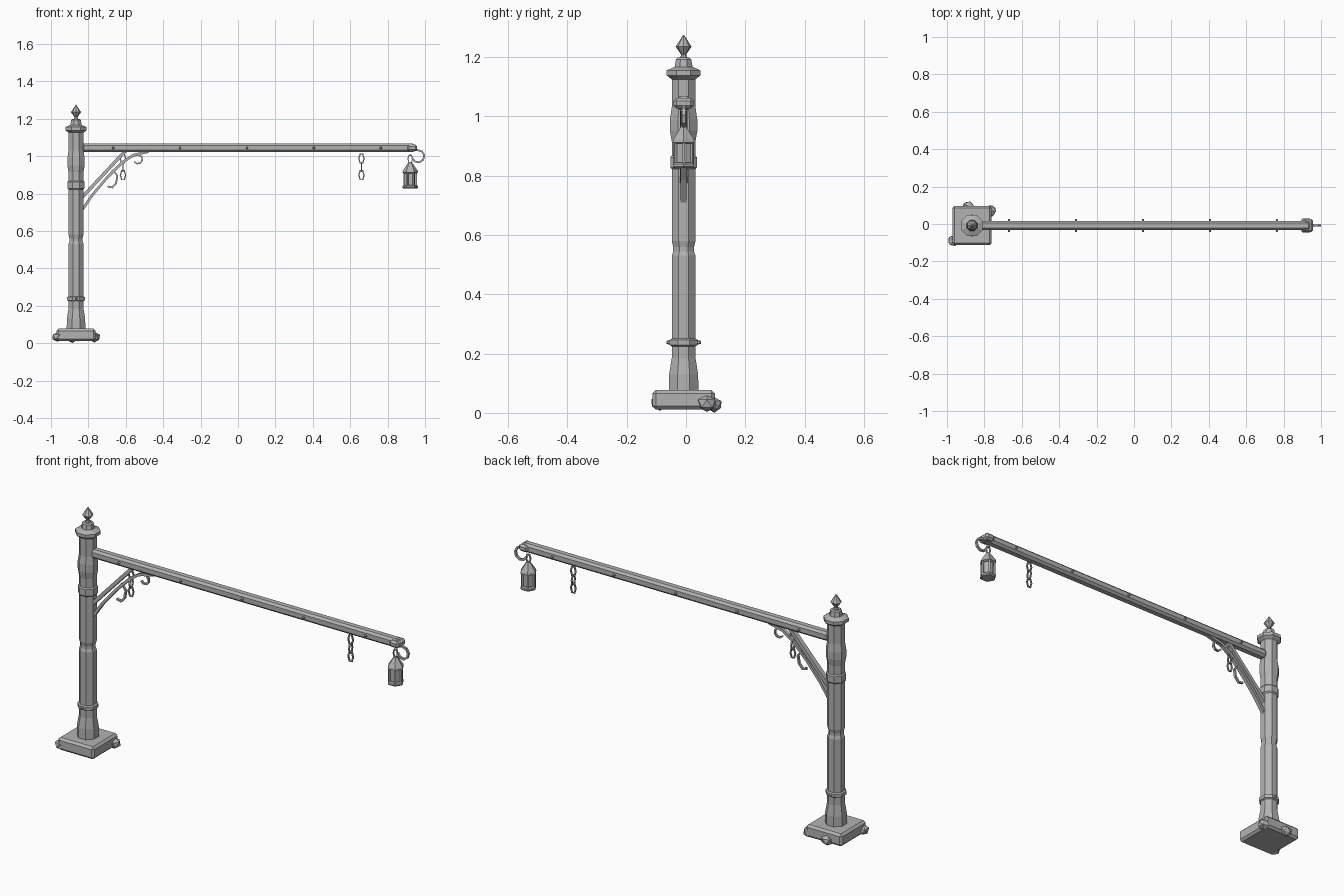
import bpy, bmesh, math, random
from mathutils import Vector, Matrix

random.seed(4)
cube = bpy.data.objects.get("Cube")
if cube:
    bpy.data.objects.remove(cube, do_unlink=True)

PX, CY = -0.866, -0.008   # post axis and shared centre plane

grey = bpy.data.materials.new("stone grey")
grey.use_nodes = True
grey.diffuse_color = (0.45, 0.45, 0.45, 1)
grey.node_tree.nodes["Principled BSDF"].inputs["Base Color"].default_value = (0.45, 0.45, 0.45, 1)


def finish(name, bm):
    bmesh.ops.recalc_face_normals(bm, faces=bm.faces)
    mesh = bpy.data.meshes.new(name)
    bm.to_mesh(mesh)
    bm.free()
    mesh.materials.append(grey)
    obj = bpy.data.objects.new(name, mesh)
    bpy.context.collection.objects.link(obj)
    return obj


def loft(bm, rings, closed=False):
    """Skin a list of vertex rings, capping the ends unless closed."""
    n = len(rings[0])
    last = len(rings) if closed else len(rings) - 1
    for i in range(last):
        a, b = rings[i], rings[(i + 1) % len(rings)]
        for j in range(n):
            k = (j + 1) % n
            bm.faces.new((a[j], a[k], b[k], b[j]))
    if not closed:
        bm.faces.new(rings[0])
        bm.faces.new(rings[-1])


def turned(name, x, profile, sides, turn=0.5):
    """Upright lathe shape from (radius, height) pairs."""
    bm = bmesh.new()
    rings = []
    for r, z in profile:
        angles = [math.tau * (j + turn) / sides for j in range(sides)]
        rings.append([bm.verts.new((x + r * math.cos(a), CY + r * math.sin(a), z)) for a in angles])
    loft(bm, rings)
    return finish(name, bm)


def bar(name, points, half, depth, closed=False, plane="xz"):
    """Rectangular bar along a flat path of (across, height) points."""
    bm = bmesh.new()
    rings = []
    pts = [Vector(p) for p in points]
    for i, p in enumerate(pts):
        before = pts[i - 1] if i or closed else p
        after = pts[(i + 1) % len(pts)] if i < len(pts) - 1 or closed else p
        t = (after - before).normalized()
        side = Vector((-t.y, t.x)) * half
        ring = []
        for s, d in ((1, -1), (1, 1), (-1, 1), (-1, -1)):
            q = p + side * s
            ring.append(bm.verts.new((q.x, d * depth, q.y)))
        rings.append(ring)
    loft(bm, rings, closed)
    obj = finish(name, bm)
    obj.location.y = CY
    return obj


def box(name, lo, hi, bevel):
    bm = bmesh.new()
    bmesh.ops.create_cube(bm, size=1)
    lo, hi = Vector(lo), Vector(hi)
    for v in bm.verts:
        v.co = (lo + hi) / 2 + v.co * (hi - lo)
    bmesh.ops.bevel(bm, geom=bm.edges[:], offset=bevel, segments=1, affect="EDGES")
    return finish(name, bm)


def arc(cx, cz, r, start, end, steps):
    angles = [math.radians(start + (end - start) * i / steps) for i in range(steps + 1)]
    return [(cx + r * math.cos(a), cz + r * math.sin(a)) for a in angles]


def bolt(name, x, z, reach):
    """Faceted stud poking out of the front and back."""
    for side in (-1, 1):
        bm = bmesh.new()
        m = Matrix.Translation((x, CY + side * reach, z)) @ Matrix.Rotation(-side * math.pi / 2, 4, "X")
        bmesh.ops.create_cone(bm, cap_ends=True, segments=6, radius1=0.009, radius2=0.005, depth=0.016, matrix=m)
        finish(name + ("_front" if side < 0 else "_back"), bm)


def chain(name, x):
    """Three links, the middle one turned a quarter."""
    for i, z in enumerate((0.987, 0.942, 0.898)):
        ring = [(0.014 * math.cos(math.tau * k / 6), 0.028 * math.sin(math.tau * k / 6)) for k in range(6)]
        link = bar(f"{name}_link_{i}", ring, 0.0035, 0.0035, closed=True)
        link.location = (x, CY, z)
        link.rotation_euler.z = math.pi / 2 * (i % 2)


# Base block and loose stones
box("base", (PX - 0.105, CY - 0.105, 0.012), (PX + 0.105, CY + 0.105, 0.077), 0.011)
stones = [((-0.965, -0.088, 0.033), (0.034, 0.033, 0.028)),
          ((-0.767, 0.07, 0.031), (0.033, 0.034, 0.030)),
          ((-0.885, 0.095, 0.028), (0.034, 0.028, 0.027))]
for i, (pos, size) in enumerate(stones):
    bm = bmesh.new()
    bmesh.ops.create_icosphere(bm, subdivisions=1, radius=1)
    for v in bm.verts:
        v.co = Vector(pos) + v.co * Vector(size) * random.uniform(0.88, 1.05)
        v.co.z = max(v.co.z, 0)
    finish(f"stone_{i}", bm)

# Octagonal post, with its bands, cap and finial (radii measured to the flats)
flat = 1 / math.cos(math.pi / 8)


def octagon(name, profile):
    return turned(name, PX, [(r * flat, z) for r, z in profile], 8)


octagon("post", [(0.05, 0.07), (0.049, 0.13), (0.040, 0.185), (0.040, 0.53), (0.035, 0.545),
                 (0.035, 0.56), (0.040, 0.58), (0.040, 0.915), (0.046, 0.95), (0.046, 0.99),
                 (0.040, 1.03), (0.040, 1.135)])
octagon("lower_band", [(0.039, 0.224), (0.047, 0.229), (0.047, 0.246), (0.039, 0.251)])
octagon("upper_band", [(0.040, 0.822), (0.045, 0.828), (0.045, 0.862), (0.040, 0.868)])
octagon("cap", [(0.040, 1.125), (0.057, 1.138), (0.057, 1.155), (0.030, 1.167),
                (0.026, 1.192), (0.020, 1.198)])
turned("finial", PX, [(0.014, 1.195), (0.008, 1.208), (0.027, 1.235), (0.001, 1.275)], 8, 0)
bolt("band_bolt", PX, 0.238, 0.050)

# Long beam with chamfered edges, end block and studs
box("beam", (-0.835, CY - 0.024, 1.022), (0.945, CY + 0.024, 1.068), 0.011)
box("beam_end", (0.905, CY - 0.034, 1.026), (0.958, CY + 0.034, 1.062), 0.010)
for i in range(5):
    bolt(f"beam_bolt_{i}", -0.668 + 0.358 * i, 1.044, 0.026)

# Straight and curved braces
bar("straight_brace", [(-0.838, 0.775), (-0.60, 1.03)], 0.009, 0.013)
bar("curved_brace", [(-0.838, 0.705), (-0.78, 0.79), (-0.70, 0.885), (-0.62, 0.965),
                     (-0.56, 1.005), (-0.48, 1.024)], 0.007, 0.010)

# Scrolls under the braces
bar("small_scroll", [(-0.585, 0.99)] + arc(-0.535, 0.983, 0.024, 120, -150, 6), 0.004, 0.006)
bar("large_scroll", [(-0.70, 0.885), (-0.668, 0.925), (-0.645, 0.895), (-0.652, 0.855),
                     (-0.672, 0.832), (-0.697, 0.838)], 0.005, 0.006)

# Hanging chains
chain("inner_chain", -0.615)
chain("outer_chain", 0.66)

# Hook at the beam tip
bar("hook", [(0.935, 1.03)] + arc(0.963, 0.999, 0.033, 95, -165, 6), 0.005, 0.006)

# Hexagonal lantern with corner posts round a recessed core
LX = 0.921
loop = bar("lantern_loop", arc(0, 0, 0.022, 0, 300, 5), 0.004, 0.004, closed=True)
loop.location = (LX, CY, 0.985)
loop.scale.x = 0.6
turned("lantern_roof", LX, [(0.034, 0.908), (0.042, 0.912), (0.040, 0.922), (0.018, 0.954),
                            (0.010, 0.966)], 6, 0)
turned("lantern_core", LX, [(0.026, 0.838), (0.026, 0.912)], 6, 0)
turned("lantern_floor", LX, [(0.036, 0.826), (0.041, 0.831), (0.041, 0.840), (0.034, 0.845)], 6, 0)
for k in range(6):
    a = math.tau * k / 6
    post = turned(f"lantern_post_{k}", 0, [(0.006, 0.838), (0.006, 0.914)], 4)
    post.data.transform(Matrix.Translation((0, -CY, 0)))
    post.rotation_euler.z = a
    post.location = (LX + 0.033 * math.cos(a), CY + 0.033 * math.sin(a), 0)
